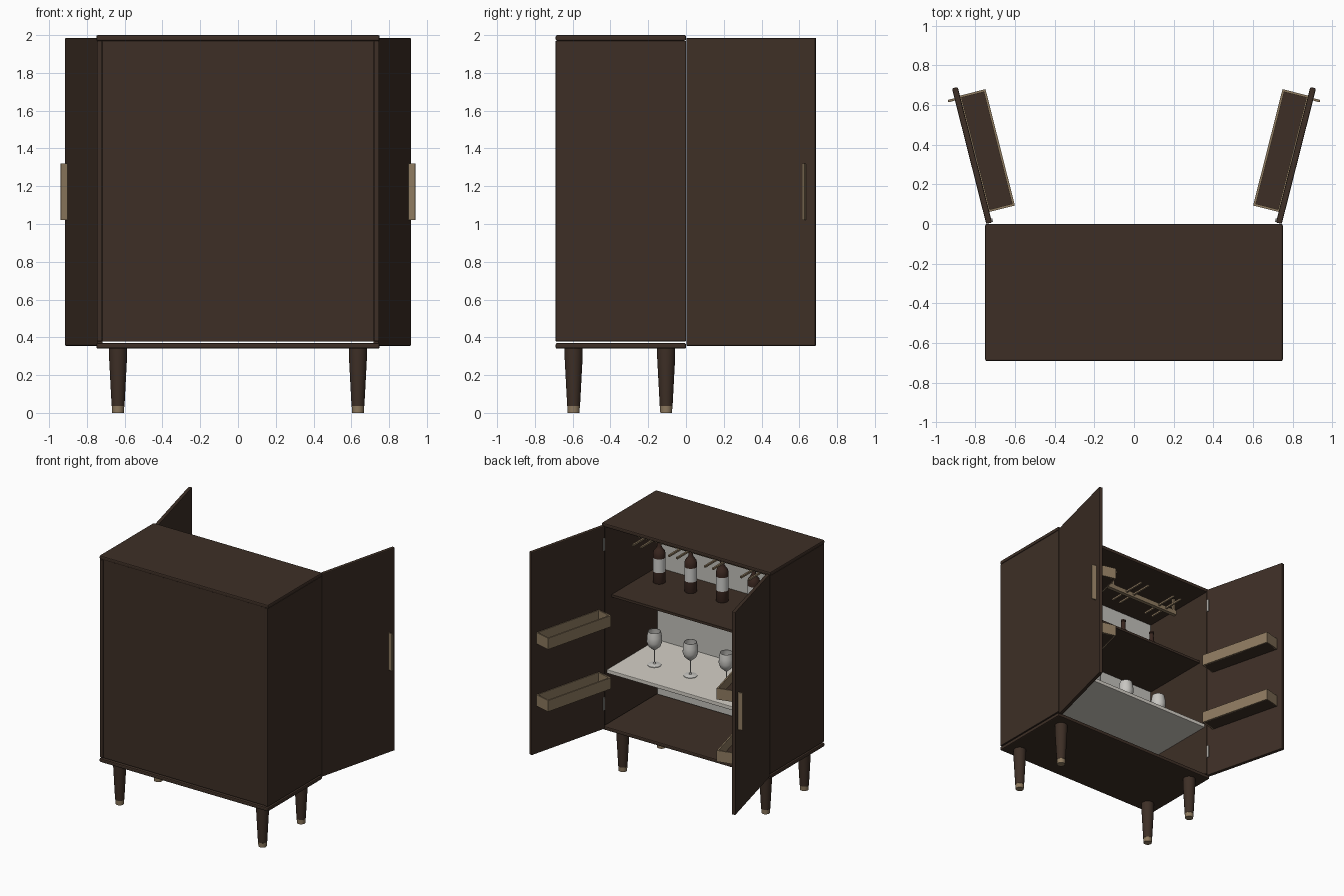
import bpy, bmesh, math
from mathutils import Matrix, Vector

if "Cube" in bpy.data.objects:
    bpy.data.objects.remove(bpy.data.objects["Cube"], do_unlink=True)


def material(name, r, g, b):
    m = bpy.data.materials.new(name)
    m.use_nodes = True
    m.diffuse_color = (r, g, b, 1)
    m.node_tree.nodes["Principled BSDF"].inputs["Base Color"].default_value = (r, g, b, 1)
    return m


WALNUT = material("walnut", 0.047, 0.028, 0.019)
BRASS = material("brass", 0.27, 0.195, 0.115)
MARBLE = material("marble", 0.66, 0.63, 0.57)
MIRROR = material("mirror", 0.55, 0.54, 0.50)
GLASS = material("glass", 0.58, 0.57, 0.54)
BOTTLE = material("dark_bottle", 0.042, 0.02, 0.014)
LABEL = material("label", 0.62, 0.62, 0.60)
STEEL = material("steel", 0.38, 0.37, 0.34)


def finish(name, bm, mats):
    bmesh.ops.recalc_face_normals(bm, faces=bm.faces)
    mesh = bpy.data.meshes.new(name)
    bm.to_mesh(mesh)
    bm.free()
    for m in mats:
        mesh.materials.append(m)
    ob = bpy.data.objects.new(name, mesh)
    bpy.context.collection.objects.link(ob)
    return ob


def box(name, lo, hi, mat, matrix=Matrix(), bevel=0.0):
    lo, hi = Vector(lo), Vector(hi)
    bm = bmesh.new()
    bmesh.ops.create_cube(bm, size=1)
    size = Matrix.Diagonal((hi - lo).to_4d())
    size[3][3] = 1
    bmesh.ops.transform(bm, matrix=matrix @ Matrix.Translation((lo + hi) / 2) @ size, verts=bm.verts)
    ob = finish(name, bm, [mat])
    if bevel:
        mod = ob.modifiers.new("soft_edges", "BEVEL")
        mod.width = bevel
        mod.segments = 2
    return ob


def lathe(name, profile, loc, mats, band=None, steps=24):
    """Revolve (radius, height) points; faces inside the band use the second material."""
    bm = bmesh.new()
    verts = [bm.verts.new((r, 0, z)) for r, z in profile]
    edges = [bm.edges.new(pair) for pair in zip(verts, verts[1:])]
    bmesh.ops.spin(bm, geom=verts + edges, cent=(0, 0, 0), axis=(0, 0, 1),
                   angle=math.tau, steps=steps)
    bmesh.ops.remove_doubles(bm, verts=bm.verts, dist=0.0002)
    if band:
        for f in bm.faces:
            f.material_index = int(band[0] < f.calc_center_median().z < band[1])
    ob = finish(name, bm, mats)
    ob.location = loc
    bpy.ops.object.select_all(action="DESELECT")
    ob.select_set(True)
    bpy.context.view_layer.objects.active = ob
    bpy.ops.object.shade_smooth_by_angle(angle=math.radians(40))
    return ob


# Carcass, with a fine shadow gap above the base
box("base_panel", (-0.75, -0.69, 0.34), (0.75, 0, 0.37), WALNUT, bevel=0.008)
box("top_panel", (-0.75, -0.69, 1.97), (0.75, 0, 2), WALNUT, bevel=0.008)
box("back_panel", (-0.718, -0.682, 0.379), (0.718, -0.665, 1.969), WALNUT)
box("mirror_panel", (-0.715, -0.664, 0.38), (0.715, -0.658, 1.968), MIRROR)
box("upper_shelf", (-0.718, -0.657, 1.38), (0.718, -0.08, 1.4), WALNUT)
box("marble_shelf", (-0.718, -0.657, 0.79), (0.718, -0.02, 0.82), MARBLE, bevel=0.004)

# Sides, doors and door fittings, built once and mirrored
for side, s in (("left", 1), ("right", -1)):
    flip = Matrix.Diagonal((s, 1, 1, 1))
    hinge = flip @ Matrix.Translation((0.745, 0, 0)) @ Matrix.Rotation(math.radians(-14.2), 4, "Z")
    box(side + "_wall", (0.719, -0.69, 0.379), (0.747, 0, 1.97), WALNUT, flip, 0.003)
    box(side + "_door", (-0.03, 0, 0.355), (0, 0.705, 1.985), WALNUT, hinge, 0.006)
    box(side + "_handle", (-0.002, 0.642, 1.02), (0.035, 0.654, 1.32), BRASS, hinge, 0.002)
    for z in (0.56, 1.84):
        box(side + "_hinge", (-0.036, 0.002, z - 0.05), (-0.029, 0.02, z + 0.05), STEEL, hinge)
    for z in (0.74, 1.24):
        top = z + 0.09
        box(side + "_tray_floor", (-0.155, 0.06, z), (-0.03, 0.655, z + 0.012), WALNUT, hinge)
        box(side + "_tray_rail", (-0.163, 0.055, z), (-0.151, 0.66, top), BRASS, hinge)
        box(side + "_tray_backing", (-0.036, 0.055, z), (-0.029, 0.66, top), BRASS, hinge)
        for u in (0.055, 0.648):
            box(side + "_tray_end", (-0.152, u, z), (-0.035, u + 0.012, top), BRASS, hinge)

# Tapered legs with brass tips
leg = [(0, 0), (0.031, 0), (0.033, 0.036), (0.034, 0.037), (0.048, 0.3), (0.048, 0.342), (0, 0.342)]
for x in (-0.635, 0.635):
    for y in (-0.595, -0.105):
        lathe("leg", leg, (x, y, 0), [WALNUT, BRASS], (-0.01, 0.0365))

# Bottles with labels on the upper shelf
bottle = [(0, 0), (0.045, 0), (0.047, 0.004), (0.047, 0.09), (0.047, 0.2), (0.047, 0.225),
          (0.041, 0.25), (0.026, 0.27), (0.018, 0.285), (0.016, 0.345), (0.019, 0.347),
          (0.019, 0.36), (0, 0.36)]
for i in range(-2, 3):
    lathe("bottle", bottle, (i * 0.28, -0.46, 1.4), [BOTTLE, LABEL], (0.1, 0.19))

# Stemmed glasses on the marble, with hanging rods above them
glass = [(0, 0), (0.05, 0), (0.05, 0.004), (0.01, 0.012), (0.005, 0.025), (0.005, 0.12),
         (0.018, 0.13), (0.045, 0.155), (0.057, 0.19), (0.055, 0.23), (0.047, 0.272),
         (0.044, 0.272), (0.051, 0.23), (0.053, 0.19), (0.041, 0.159), (0, 0.136)]
for i in range(4):
    x = (i - 1.5) * 0.32
    lathe("wine_glass", glass, (x, -0.285, 0.82), [GLASS])
    for dx in (-0.035, 0.035):
        box("rack_rod", (x + dx - 0.007, -0.4, 1.85), (x + dx + 0.007, -0.06, 1.864), BRASS)
box("rack_bar", (-0.62, -0.265, 1.835), (0.62, -0.235, 1.872), BRASS)
for x in (-0.6, 0, 0.6):
    box("rack_hanger", (x - 0.01, -0.26, 1.87), (x + 0.01, -0.24, 1.971), BRASS)
